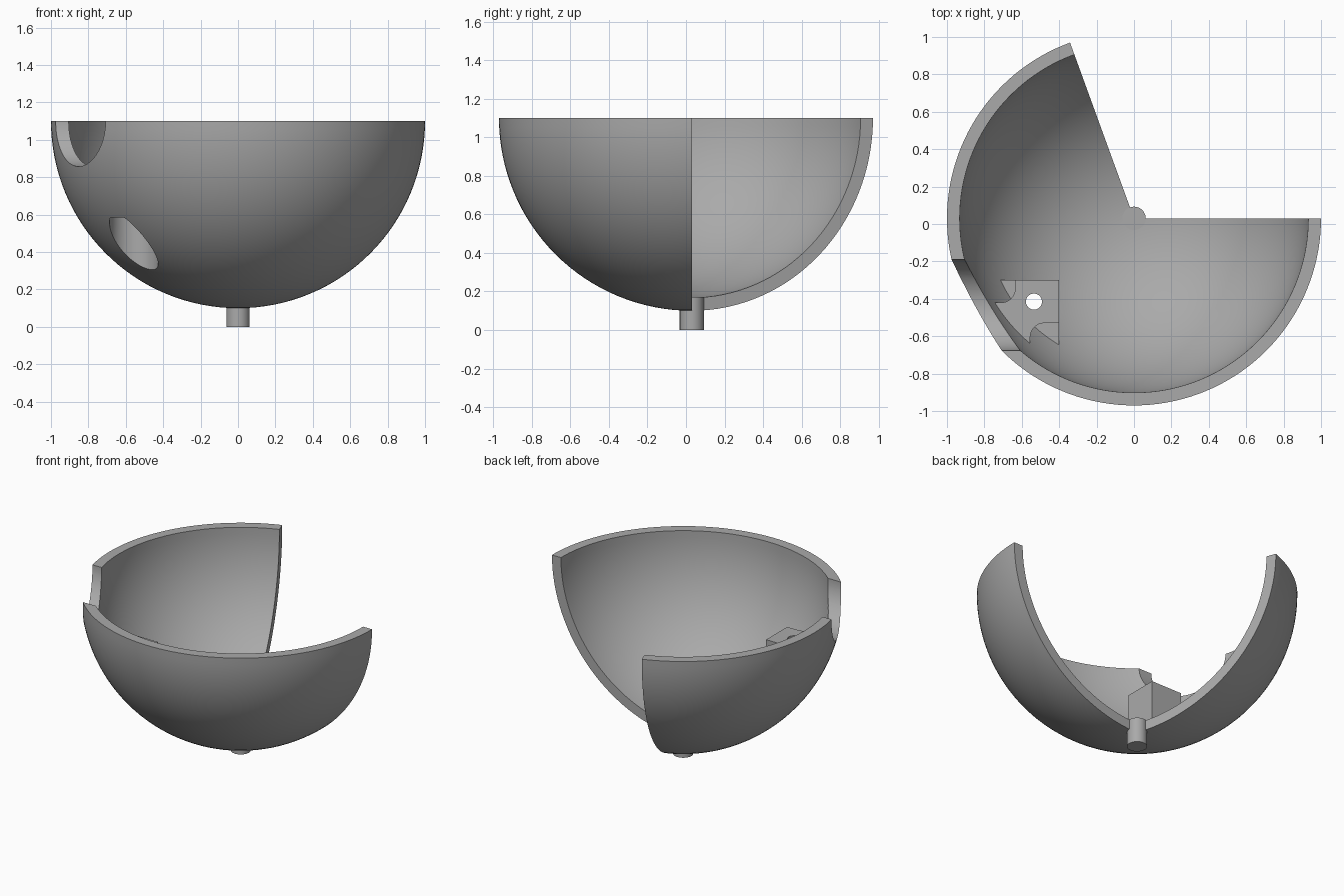
import bpy, bmesh, math
from math import sin, cos, pi, radians
from mathutils import Matrix, Vector

if "Cube" in bpy.data.objects:
    bpy.data.objects.remove(bpy.data.objects["Cube"])

CY, CZ = 0.03, 1.10            # sphere centre (x = 0)
R_OUT, R_IN = 1.0, 0.932

grey = bpy.data.materials.new("mid_grey")
grey.diffuse_color = (0.4, 0.4, 0.4, 1)
grey.use_nodes = True
grey.node_tree.nodes["Principled BSDF"].inputs["Base Color"].default_value = grey.diffuse_color


def finish(name, bm):
    bmesh.ops.recalc_face_normals(bm, faces=bm.faces)
    me = bpy.data.meshes.new(name)
    bm.to_mesh(me)
    bm.free()
    ob = bpy.data.objects.new(name, me)
    bpy.context.collection.objects.link(ob)
    me.materials.append(grey)
    return ob


def cylinder(name, radius, start, end, segments=64):
    a, b = Vector(start), Vector(end)
    rot = (b - a).to_track_quat('Z', 'Y').to_matrix().to_4x4()
    bm = bmesh.new()
    bmesh.ops.create_cone(bm, cap_ends=True, segments=segments, radius1=radius,
                          radius2=radius, depth=(b - a).length,
                          matrix=Matrix.Translation((a + b) / 2) @ rot)
    return finish(name, bm)


def prism(name, outline, z0, z1):
    bm = bmesh.new()
    face = bm.faces.new([bm.verts.new((x, y, z0)) for x, y in outline])
    ext = bmesh.ops.extrude_face_region(bm, geom=[face])
    top = [v for v in ext["geom"] if isinstance(v, bmesh.types.BMVert)]
    bmesh.ops.translate(bm, verts=top, vec=(0, 0, z1 - z0))
    return finish(name, bm)


def arc(cx, cy, r, a0, a1, n=12):
    return [(cx + r * cos(radians(a0 + (a1 - a0) * i / n)),
             cy + r * sin(radians(a0 + (a1 - a0) * i / n))) for i in range(n + 1)]


def combine(target, tool, operation):
    mod = target.modifiers.new("bool", 'BOOLEAN')
    mod.operation, mod.solver, mod.object = operation, 'EXACT', tool
    bpy.context.view_layer.objects.active = target
    bpy.ops.object.modifier_apply(modifier=mod.name)
    bpy.data.objects.remove(tool, do_unlink=True)


def smooth(ob):
    bpy.ops.object.select_all(action='DESELECT')
    ob.select_set(True)
    bpy.context.view_layer.objects.active = ob
    bpy.ops.object.shade_smooth_by_angle(angle=radians(30))


# Bowl: thick half sphere swept from 110 to 360 degrees
RINGS, STEPS = 32, 100
bm = bmesh.new()
pole_out = bm.verts.new((0, CY, CZ - R_OUT))
pole_in = bm.verts.new((0, CY, CZ - R_IN))
tilt = [pi / 2 * i / RINGS for i in range(1, RINGS + 1)]
profile = ([(R_OUT * sin(t), -R_OUT * cos(t)) for t in tilt]
           + [(R_IN * sin(t), -R_IN * cos(t)) for t in reversed(tilt)])
cols = []
for s in range(STEPS + 1):
    a = radians(110 + 250 * s / STEPS)
    cols.append([bm.verts.new((r * cos(a), CY + r * sin(a), CZ + z)) for r, z in profile])
for p, q in zip(cols, cols[1:]):
    for i in range(len(p) - 1):
        bm.faces.new((p[i], q[i], q[i + 1], p[i + 1]))
    bm.faces.new((pole_out, q[0], p[0]))
    bm.faces.new((pole_in, p[-1], q[-1]))
for col in (cols[0], cols[-1]):
    bm.faces.new([pole_out] + col + [pole_in])
bowl = finish("bowl", bm)

# Mounting block inside the bowl, trimmed to the shell
block = prism("mounting_block", [(-0.9, -0.8), (-0.4, -0.8), (-0.4, -0.3), (-0.9, -0.3)],
              0.2, 0.765)
bm = bmesh.new()
bmesh.ops.create_uvsphere(bm, u_segments=96, v_segments=64, radius=0.96,
                          matrix=Matrix.Translation((0, CY, CZ)))
combine(block, finish("trim_sphere", bm), 'INTERSECT')

# Rounded corner recesses in the block
recesses = [
    [(-0.635, -0.2)] + arc(-0.71, -0.345, 0.075, 0, -90) + [(-1.1, -0.42), (-1.1, -0.2)],
    [(-0.3, -0.53)] + arc(-0.48, -0.605, 0.075, 90, 180) + [(-0.555, -1.1), (-0.3, -1.1)],
]
for outline in recesses:
    combine(block, prism("recess_cutter", outline, 0.60, 1.0), 'DIFFERENCE')
combine(bowl, block, 'UNION')

# Round side opening at the rim, pocket from below, and screw hole
combine(bowl, cylinder("opening_cutter", 0.2425, (-1.3, -0.433, CZ), (-0.3, -0.433, CZ), 96),
        'DIFFERENCE')
combine(bowl, cylinder("pocket_cutter", 0.13, (-0.557, -0.453, 0.0), (-0.557, -0.453, 0.585)),
        'DIFFERENCE')
combine(bowl, cylinder("screw_hole_cutter", 0.043, (-0.535, -0.415, 0.3), (-0.535, -0.415, 1.0), 32),
        'DIFFERENCE')
smooth(bowl)

# Pivot pin at the bottom
smooth(cylinder("pivot_pin", 0.0625, (0, CY, 0), (0, CY, 0.172), 48))
